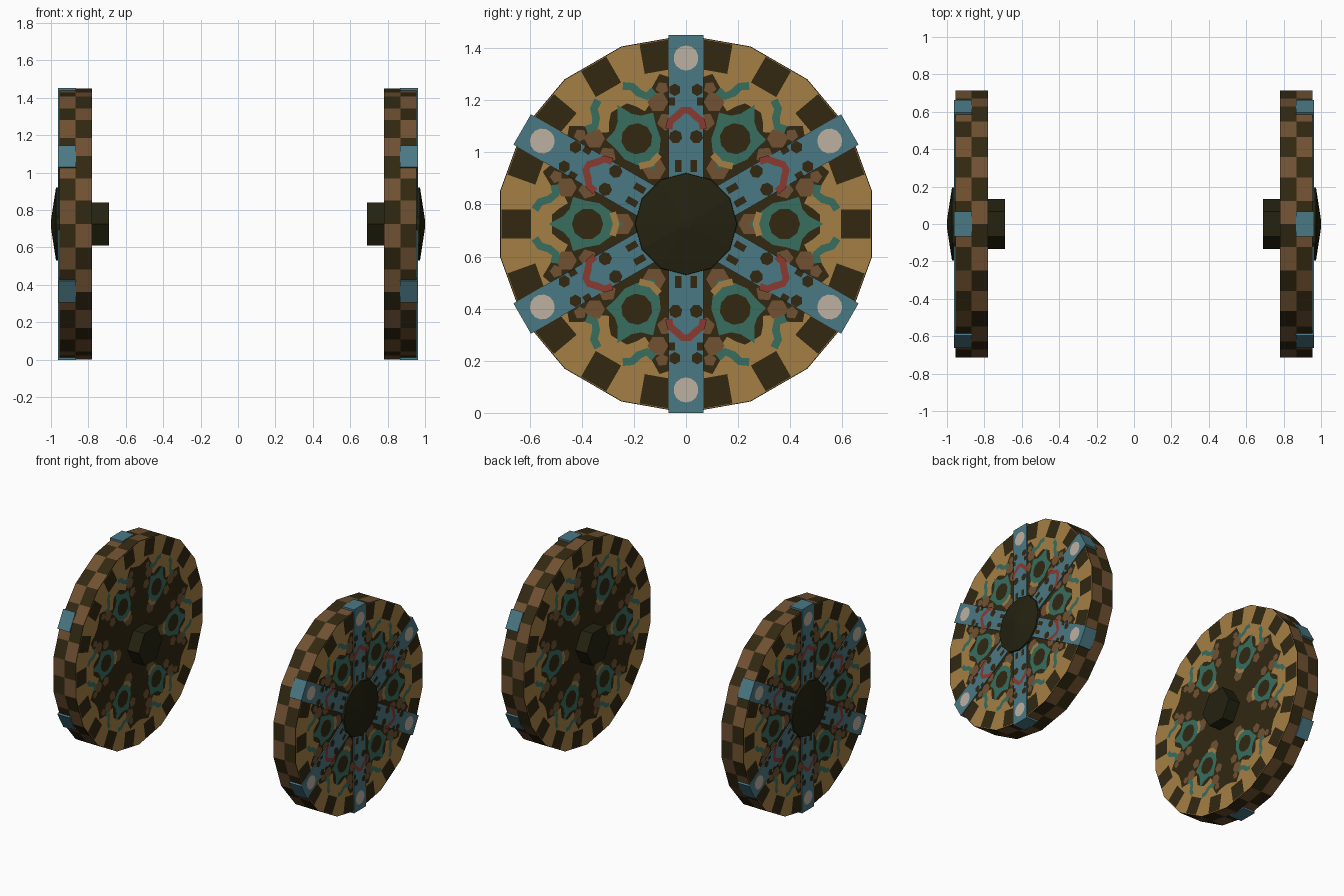
import bpy, bmesh, math
from math import sin, cos, radians

if "Cube" in bpy.data.objects:
    bpy.data.objects.remove(bpy.data.objects["Cube"])

CZ = 0.725            # wheel centre height
OUT, INN = 0.955, 0.78  # outer and inner faces of the tyre
SPOKE = 0.962         # outer face of the spokes


def material(name, rgb):
    m = bpy.data.materials.new(name)
    lin = [(c / 255 / 12.92 if c < 11 else ((c / 255 + 0.055) / 1.055) ** 2.4) for c in rgb]
    m.diffuse_color = (*lin, 1)
    m.use_nodes = True
    m.node_tree.nodes["Principled BSDF"].inputs["Base Color"].default_value = m.diffuse_color
    return m


DARK = material("dark_brown", (50, 40, 17))
HUB = material("hub_black_olive", (36, 34, 16))
BROWN = material("mid_brown", (112, 81, 50))
TAN = material("tan", (165, 126, 68))
BLUE = material("steel_blue", (74, 120, 132))
TEAL = material("teal_green", (56, 110, 96))
RED = material("brick_red", (138, 58, 48))
PALE = material("pale_stone", (188, 176, 160))


def finish(bm, name, mats):
    """Make an object and mirror it to the other wheel."""
    me = bpy.data.meshes.new(name)
    bm.to_mesh(me)
    bm.free()
    for m in mats:
        me.materials.append(m)
    ob = bpy.data.objects.new(name, me)
    bpy.context.collection.objects.link(ob)
    mod = ob.modifiers.new("other_wheel", 'MIRROR')
    mod.use_mirror_merge = False
    return ob


def lathe(name, profile, points, mats, rule=lambda i, j: 0):
    """Loft rings of (x, scale) along x using a 2D outline; close both ends."""
    bm = bmesh.new()
    n = len(points)
    rings = [[bm.verts.new((x, s * p[0], CZ + s * p[1])) for p in points] for x, s in profile]
    for j in range(len(rings) - 1):
        for i in range(n):
            k = (i + 1) % n
            f = bm.faces.new((rings[j][i], rings[j][k], rings[j + 1][k], rings[j + 1][i]))
            f.material_index = rule(i, j)
    bm.faces.new(rings[0])
    bm.faces.new(rings[-1])
    bmesh.ops.recalc_face_normals(bm, faces=bm.faces[:])
    return finish(bm, name, mats)


def polar(r, deg):
    return (r * cos(radians(deg)), r * sin(radians(deg)))


def ngon(r, n, c=(0, 0), start=0):
    return [(c[0] + a, c[1] + b) for a, b in (polar(r, start + 360 * i / n) for i in range(n))]


def box(r0, r1, w, v=0):
    return [(r0, v - w), (r1, v - w), (r1, v + w), (r0, v + w)]


def stroke(pts, w):
    """Quads that follow a path of (u, v) points."""
    left, right = [], []
    for i, p in enumerate(pts):
        a, b = pts[max(i - 1, 0)], pts[min(i + 1, len(pts) - 1)]
        d = math.hypot(b[0] - a[0], b[1] - a[1])
        nx, ny = -(b[1] - a[1]) / d * w / 2, (b[0] - a[0]) / d * w / 2
        left.append((p[0] + nx, p[1] + ny))
        right.append((p[0] - nx, p[1] - ny))
    return [[right[i], right[i + 1], left[i + 1], left[i]] for i in range(len(pts) - 1)]


def flip(polys):
    """The shapes plus their reflection across the sector axis."""
    return polys + [[(u, -v) for u, v in reversed(p)] for p in polys]


def paint(name, polys, mat, x, side=1, offset=0, count=6):
    """Thin painted faces repeated around the wheel, facing +x or -x."""
    bm = bmesh.new()
    for k in range(count):
        a = radians(offset + 360 * k / count)
        for p in polys:
            vs = [bm.verts.new((x, u * cos(a) - v * sin(a), CZ + u * sin(a) + v * cos(a))) for u, v in p]
            f = bm.faces.new(vs)
            f.normal_update()
            if f.normal.x * side < 0:
                f.normal_flip()
    return finish(bm, name, [mat])


# tyre: 18 sides, each split in two for the chequered tread
corners = ngon(0.725, 18, start=10)
outline = []
for i, p in enumerate(corners):
    q = corners[(i + 1) % 18]
    outline += [p, ((p[0] + q[0]) / 2, (p[1] + q[1]) / 2)]
lathe("tyre", [(INN, 1), ((INN + OUT) / 2, 1), (OUT, 1)], outline, [DARK, BROWN],
      lambda i, j: (i + j) % 2)

# hub cap, and hexagonal axle stub on the inside
lathe("hub_cap", [(0.95, 0.197), (0.973, 0.195), (1.0, 0.02)], ngon(1, 12), [HUB])
lathe("axle_stub", [(0.69, 1), (0.80, 1)], ngon(0.133, 6), [HUB])

# painted shapes of one sector, u pointing outward
edge = [(0, .515), (4, .515), (7, .49), (10, .46), (13, .48), (16, .54), (20, .585), (25, .56), (30, .55)]
edge_full = [(-a, r) for a, r in edge[:0:-1]] + edge
tan_ring = []
for (a0, r0), (a1, r1) in zip(edge_full, edge_full[1:]):
    def rim(a):   # stay inside the 18-sided outline
        return 0.711 / cos(radians((a + 10) % 20 - 10))
    tan_ring.append([polar(r0, a0), polar(rim(a0), a0), polar(rim(a1), a1), polar(r1, a1)])
RC = 0.378
star = [polar(r, a) for a, r in [(0, .15), (18, .098), (40, .09), (62, .118), (85, .09), (120, .092),
                                 (150, .10), (180, .135), (210, .10), (240, .092), (275, .09),
                                 (298, .118), (320, .09), (342, .098)]]
star = [(RC + u, v) for u, v in star]
hooks = flip(stroke([(.58, .055), (.56, .085), (.525, .095), (.50, .115), (.505, .15)], .03))
brown_spots = flip([ngon(.04, 6, polar(.48, 17)), ngon(.035, 5, polar(.40, 19)),
                    ngon(.025, 5, polar(.53, 20))]) + [ngon(.045, 6, (.245, 0))]
crescent = stroke([polar(.285, -9), polar(.268, 0), polar(.285, 9)], .025)

for face, x, s in (("outer", OUT, 1), ("inner", INN, -1)):
    def layer(n):
        return x + s * 0.001 * n
    paint(face + "_tan_ring", tan_ring, TAN, layer(1), s)
    paint(face + "_rim_squares", [box(.595, .709, .056)], DARK, layer(2), s, 0, 18)
    paint(face + "_brown_spots", brown_spots, BROWN, layer(2), s)
    paint(face + "_teal_hooks", hooks, TEAL, layer(3), s)
    paint(face + "_teal_rings", [star], TEAL, layer(3), s)
    paint(face + "_ring_centres", [ngon(.06, 10, (RC, 0))], DARK, layer(4), s)
    paint(face + "_tan_crescents", crescent, TAN, layer(4), s)

# six raised spokes that wrap over the tread
bm = bmesh.new()
for k in range(6):
    a = radians(30 + 60 * k)
    ends = []
    for x in (0.866, SPOKE):
        ends.append([bm.verts.new((x, u * cos(a) - v * sin(a), CZ + u * sin(a) + v * cos(a)))
                     for u, v in box(.15, .726, .067)])
    for i in range(4):
        j = (i + 1) % 4
        bm.faces.new((ends[0][i], ends[0][j], ends[1][j], ends[1][i]))
    bm.faces.new(ends[0][::-1])
    bm.faces.new(ends[1])
bmesh.ops.recalc_face_normals(bm, faces=bm.faces[:])
finish(bm, "spokes", [BLUE])

# painted spoke details: pale studs, red chevrons, dark spots
paint("spoke_studs", [ngon(.048, 14, (.637, 0))], PALE, SPOKE + .002, 1, 30)
chevron = stroke([(.365, -.066), (.395, -.06), (.415, -.035), (.437, -.012), (.437, .012),
                  (.415, .035), (.395, .06), (.365, .066)], .027)
paint("spoke_chevrons", chevron, RED, SPOKE + .002, 1, 30)
spots = flip([ngon(.026, 7, (.335, .04)), ngon(.024, 6, (.515, .043)), box(.455, .485, .012, .055),
              box(.20, .245, .013, .03)])
paint("spoke_dark_spots", spots, DARK, SPOKE + .001, 1, 30)
